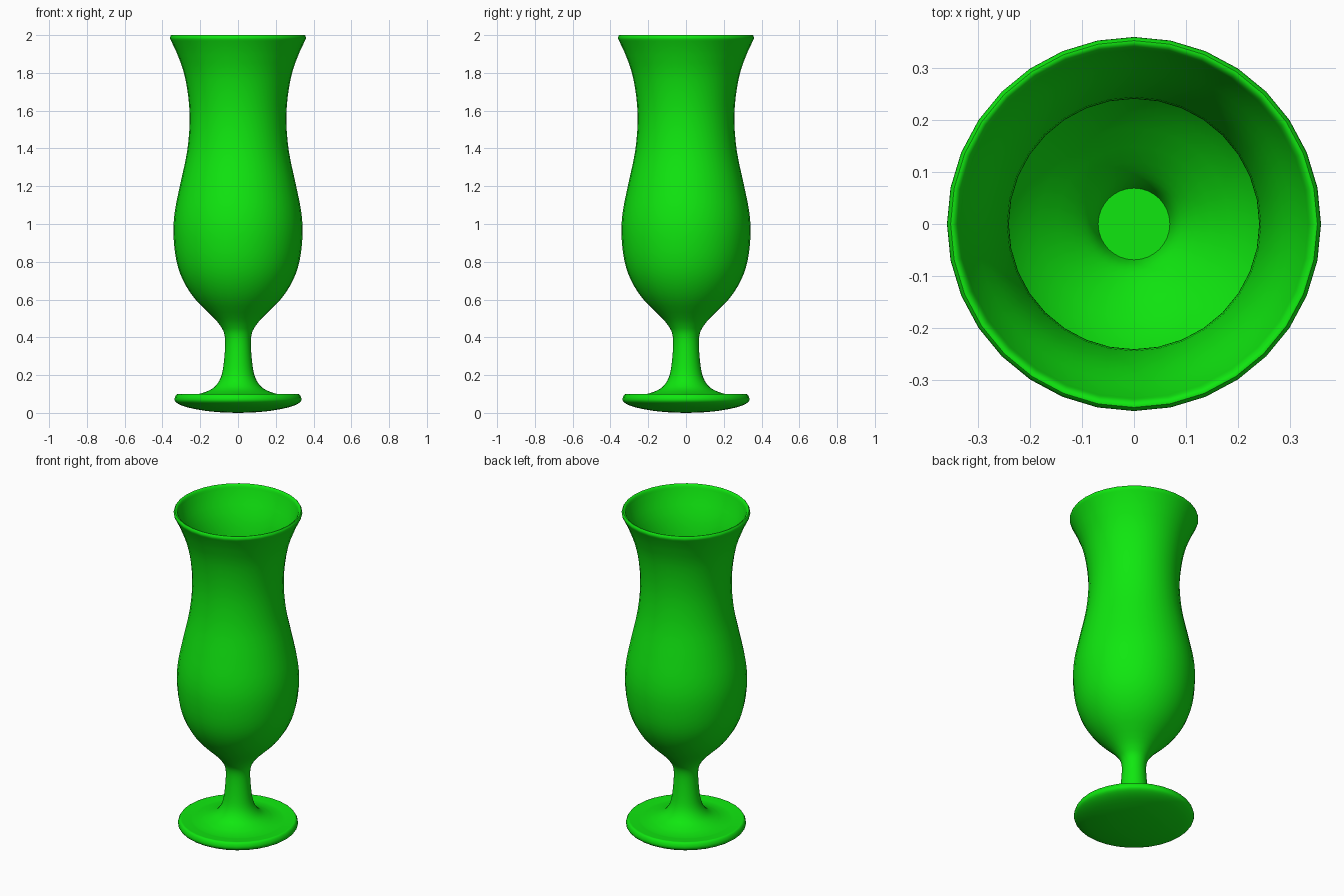
import bpy
import bmesh
import math
from mathutils import Vector, Matrix

if "Cube" in bpy.data.objects:
    bpy.data.objects.remove(bpy.data.objects["Cube"], do_unlink=True)

SIDES = 32

green = bpy.data.materials.new("bright_green")
green.use_nodes = True
green.diffuse_color = (0.005, 0.8, 0.005, 1)
green.node_tree.nodes["Principled BSDF"].inputs["Base Color"].default_value = green.diffuse_color


def smooth_curve(points, steps=3):
    """Catmull-Rom curve through (radius, height) points."""
    p = [Vector(q) for q in points]
    p = [p[0]] + p + [p[-1]]
    out = []
    for a, b, c, d in zip(p, p[1:], p[2:], p[3:]):
        for i in range(steps):
            t = i / steps
            out.append(0.5 * (2 * b + (c - a) * t + (2 * a - 5 * b + 4 * c - d) * t * t
                              + (3 * b - a - 3 * c + d) * t ** 3))
    return out + [p[-1]]


def lathe(name, profile):
    """Turn a profile around the z axis."""
    bm = bmesh.new()
    verts = [bm.verts.new((max(r, 0), 0, z)) for r, z in profile]
    edges = [bm.edges.new(pair) for pair in zip(verts, verts[1:])]
    bmesh.ops.spin(bm, geom=verts + edges, cent=(0, 0, 0), axis=(0, 0, 1),
                   angle=math.tau, steps=SIDES)
    bmesh.ops.remove_doubles(bm, verts=bm.verts, dist=0.0005)
    bmesh.ops.recalc_face_normals(bm, faces=bm.faces)
    mesh = bpy.data.meshes.new(name)
    bm.to_mesh(mesh)
    bm.free()
    mesh.materials.append(green)
    obj = bpy.data.objects.new(name, mesh)
    bpy.context.collection.objects.link(obj)
    bpy.context.view_layer.objects.active = obj
    obj.select_set(True)
    bpy.ops.object.shade_smooth_by_angle(angle=math.radians(40))
    obj.select_set(False)
    return obj


# Foot: shallow rounded underside and rolled edge
foot = smooth_curve([(0, 0), (0.09, 0.003), (0.18, 0.012), (0.27, 0.03), (0.32, 0.05),
                     (0.336, 0.07), (0.326, 0.097), (0.305, 0.098), (0.25, 0.094)])

# Stem and outside of the bowl, up to the flared mouth
outside = smooth_curve([(0.2, 0.102), (0.155, 0.118), (0.12, 0.142), (0.092, 0.185),
                        (0.077, 0.25), (0.068, 0.36), (0.073, 0.42), (0.093, 0.46),
                        (0.13, 0.505), (0.225, 0.6), (0.29, 0.7), (0.327, 0.81),
                        (0.342, 0.95), (0.334, 1.07), (0.306, 1.21), (0.27, 1.38),
                        (0.256, 1.54), (0.264, 1.68), (0.289, 1.81), (0.33, 1.92)])

# Rolled lip
lip = smooth_curve([(0.352, 1.965), (0.36, 1.984), (0.353, 2.0), (0.341, 1.994),
                    (0.333, 1.97)])

# Lining of the bowl down to its small flat floor
lining = smooth_curve([(0.315, 1.92), (0.274, 1.81), (0.249, 1.68), (0.241, 1.54),
                       (0.255, 1.38), (0.291, 1.21), (0.319, 1.07), (0.327, 0.95),
                       (0.313, 0.82), (0.277, 0.715), (0.215, 0.62), (0.12, 0.525),
                       (0.083, 0.48), (0.069, 0.44)]) + [Vector((0, 0.44))]

lathe("drinking_glass", foot + outside + lip + lining)
